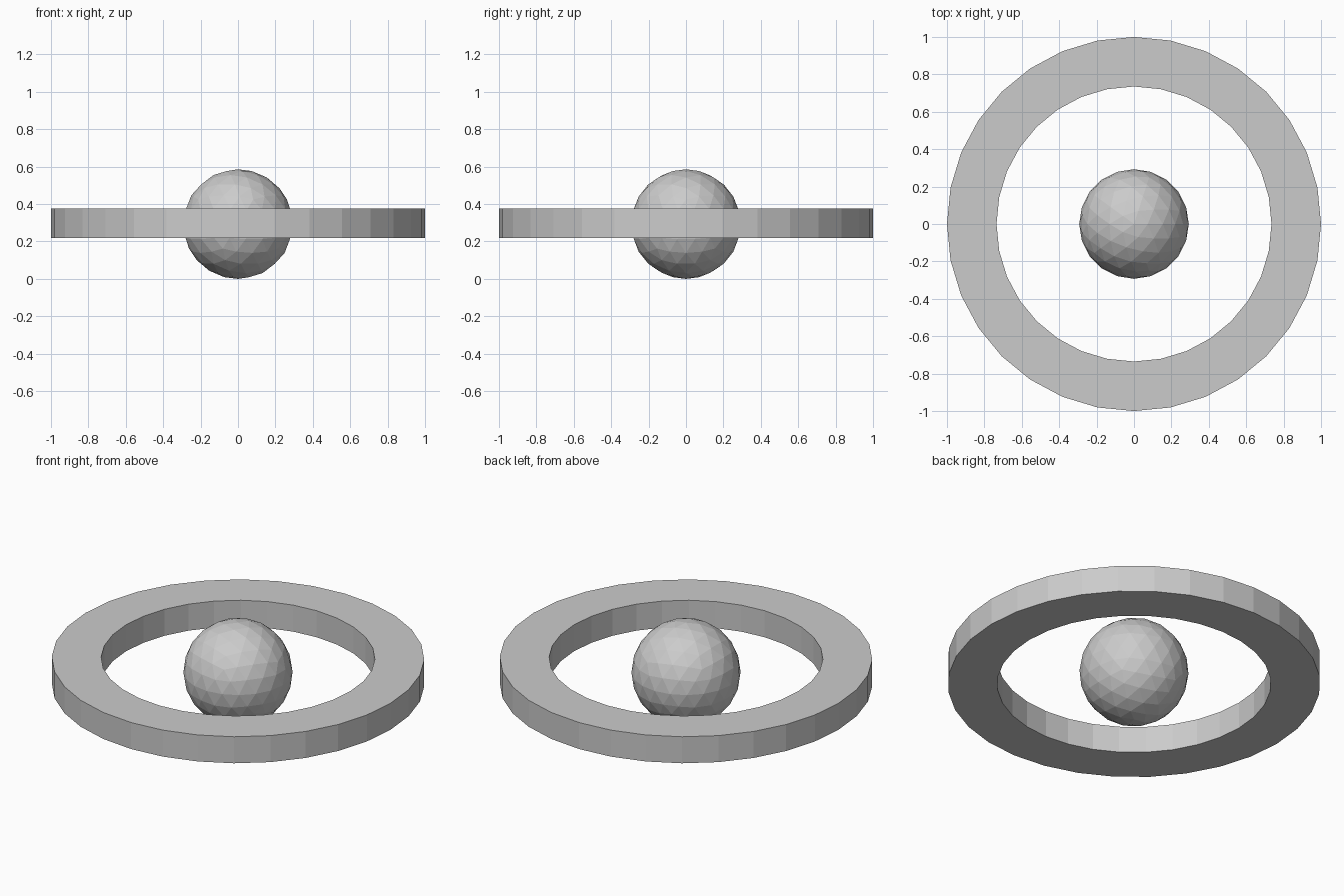
import bpy, bmesh
from math import cos, sin, tau

if "Cube" in bpy.data.objects:
    bpy.data.objects.remove(bpy.data.objects["Cube"])

SIDES = 32


def add_object(name, bm):
    mesh = bpy.data.meshes.new(name)
    bm.to_mesh(mesh)
    bm.free()
    obj = bpy.data.objects.new(name, mesh)
    bpy.context.collection.objects.link(obj)
    return obj


# Faceted central ball
bm = bmesh.new()
bmesh.ops.create_icosphere(bm, subdivisions=3, radius=0.293)
bmesh.ops.translate(bm, verts=bm.verts, vec=(0, 0, 0.293))
add_object("ball", bm)

# Flat ring with a rectangular section, swept around z
bm = bmesh.new()
section = [(0.735, 0.219), (1.0, 0.219), (1.0, 0.376), (0.735, 0.376)]
loops = [[bm.verts.new((r * cos(tau * i / SIDES), r * sin(tau * i / SIDES), z))
          for r, z in section] for i in range(SIDES)]
for i in range(SIDES):
    a, b = loops[i], loops[(i + 1) % SIDES]
    for j in range(4):
        k = (j + 1) % 4
        bm.faces.new((a[j], b[j], b[k], a[k]))
bmesh.ops.recalc_face_normals(bm, faces=bm.faces)
add_object("ring", bm)
